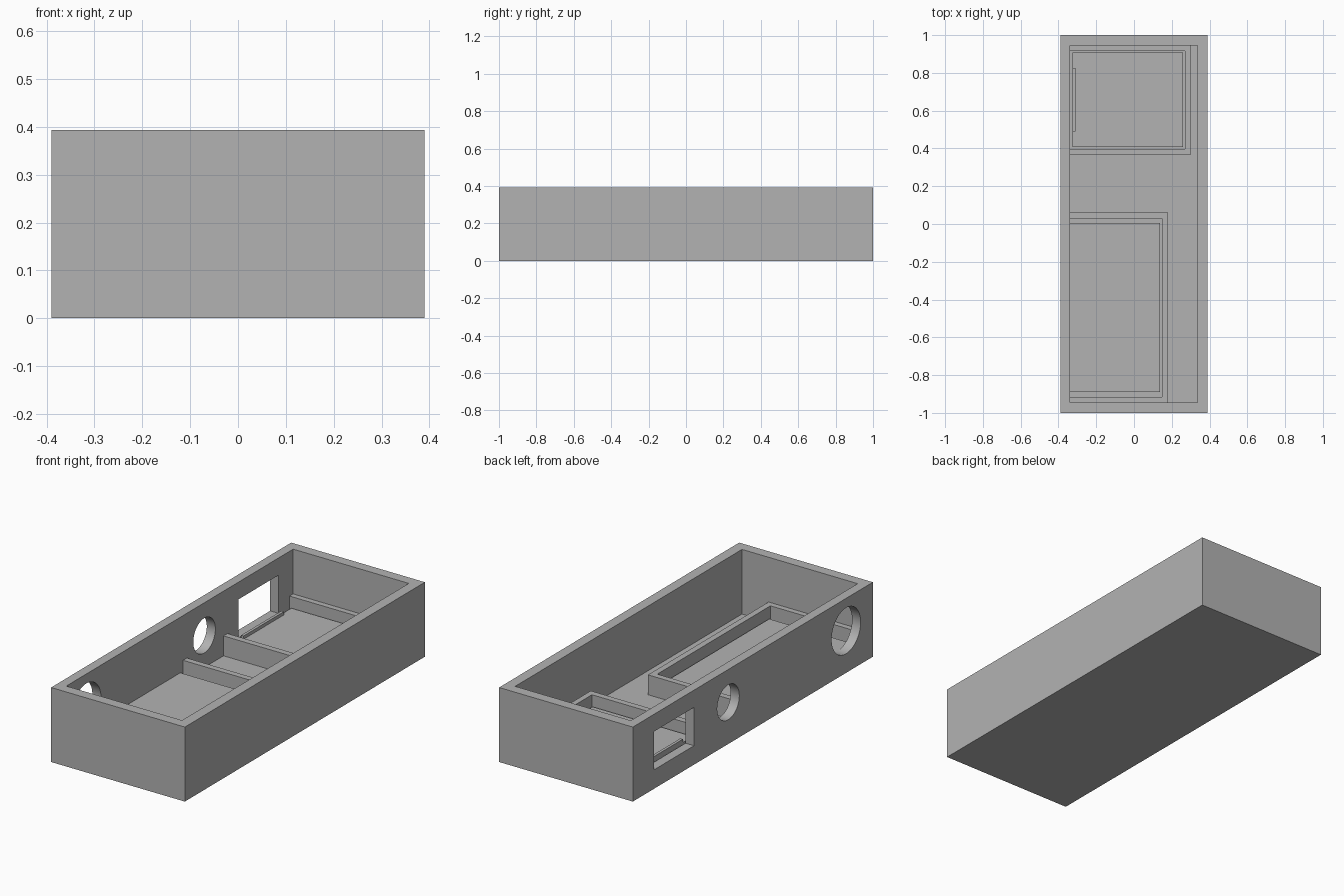
import bpy, bmesh, math

cube = bpy.data.objects.get("Cube")
if cube:
    bpy.data.objects.remove(cube, do_unlink=True)

grey = bpy.data.materials.new("plain_grey")
grey.use_nodes = True
grey.diffuse_color = (0.45, 0.45, 0.45, 1)
grey.node_tree.nodes["Principled BSDF"].inputs["Base Color"].default_value = grey.diffuse_color


def prism(name, outline, z0, z1):
    """Extrude a flat outline from z0 up to z1."""
    bm = bmesh.new()
    face = bm.faces.new([bm.verts.new((x, y, z0)) for x, y in outline])
    top = bmesh.ops.extrude_face_region(bm, geom=[face])["geom"]
    for v in top:
        if isinstance(v, bmesh.types.BMVert):
            v.co.z = z1
    bmesh.ops.recalc_face_normals(bm, faces=bm.faces)
    mesh = bpy.data.meshes.new(name)
    bm.to_mesh(mesh)
    bm.free()
    obj = bpy.data.objects.new(name, mesh)
    bpy.context.collection.objects.link(obj)
    mesh.materials.append(grey)
    return obj


def box(name, x0, x1, y0, y1, z0, z1):
    return prism(name, [(x0, y0), (x1, y0), (x1, y1), (x0, y1)], z0, z1)


def cut(target, cutter):
    """Subtract the cutter and discard it."""
    cutter.hide_render = True
    mod = target.modifiers.new("cut", 'BOOLEAN')
    mod.operation = 'DIFFERENCE'
    mod.solver = 'EXACT'
    mod.object = cutter
    bpy.context.view_layer.objects.active = target
    bpy.ops.object.modifier_apply(modifier=mod.name)
    bpy.data.objects.remove(cutter, do_unlink=True)


def port_cutter(y, z, radius):
    bpy.ops.mesh.primitive_cylinder_add(vertices=64, radius=radius, depth=0.16,
                                        location=(-0.37, y, z),
                                        rotation=(0, math.pi / 2, 0))
    obj = bpy.context.object
    obj.data.materials.append(grey)
    return obj


LEFT, RIGHT, END = -0.34, 0.335, 0.945
FLOOR, BED, RAIL = 0.052, 0.10, 0.157

# Open tray with one rectangular and two round openings in a side wall
case = box("case", -0.39, 0.39, -1, 1, 0, 0.393)
cut(case, box("cavity_cutter", LEFT, RIGHT, -END, END, FLOOR, 0.5))
cut(case, box("window_cutter", -0.45, -0.30, 0.49, 0.825, 0.10, 0.302))
cut(case, port_cutter(0.205, 0.22, 0.092))
cut(case, port_cutter(-0.777, 0.222, 0.121))


# Three-sided retaining rails, open towards the wall with the openings
def rail(name, x_out, x_in, y0, y1, y0_in, y1_in):
    outline = [(LEFT, y0), (x_out, y0), (x_out, y1), (LEFT, y1),
               (LEFT, y1_in), (x_in, y1_in), (x_in, y0_in), (LEFT, y0_in)]
    return prism(name, outline, FLOOR, RAIL)


rail("back_rail", 0.30, 0.27, 0.365, END, 0.398, 0.915)
rail("front_rail", 0.18, 0.148, -END, 0.06, -0.915, 0.028)

# Raised beds inside the rails, and the small lip below the window
box("back_bed", -0.325, 0.26, 0.408, 0.908, FLOOR, BED)
box("front_bed", LEFT, 0.138, -0.89, 0.005, FLOOR, BED)
box("window_lip", -0.325, -0.31, 0.49, 0.825, BED, 0.117)

# Smooth the round openings while keeping the edges sharp
bpy.ops.object.select_all(action='DESELECT')
case.select_set(True)
bpy.context.view_layer.objects.active = case
bpy.ops.object.shade_smooth_by_angle(angle=math.radians(30))
